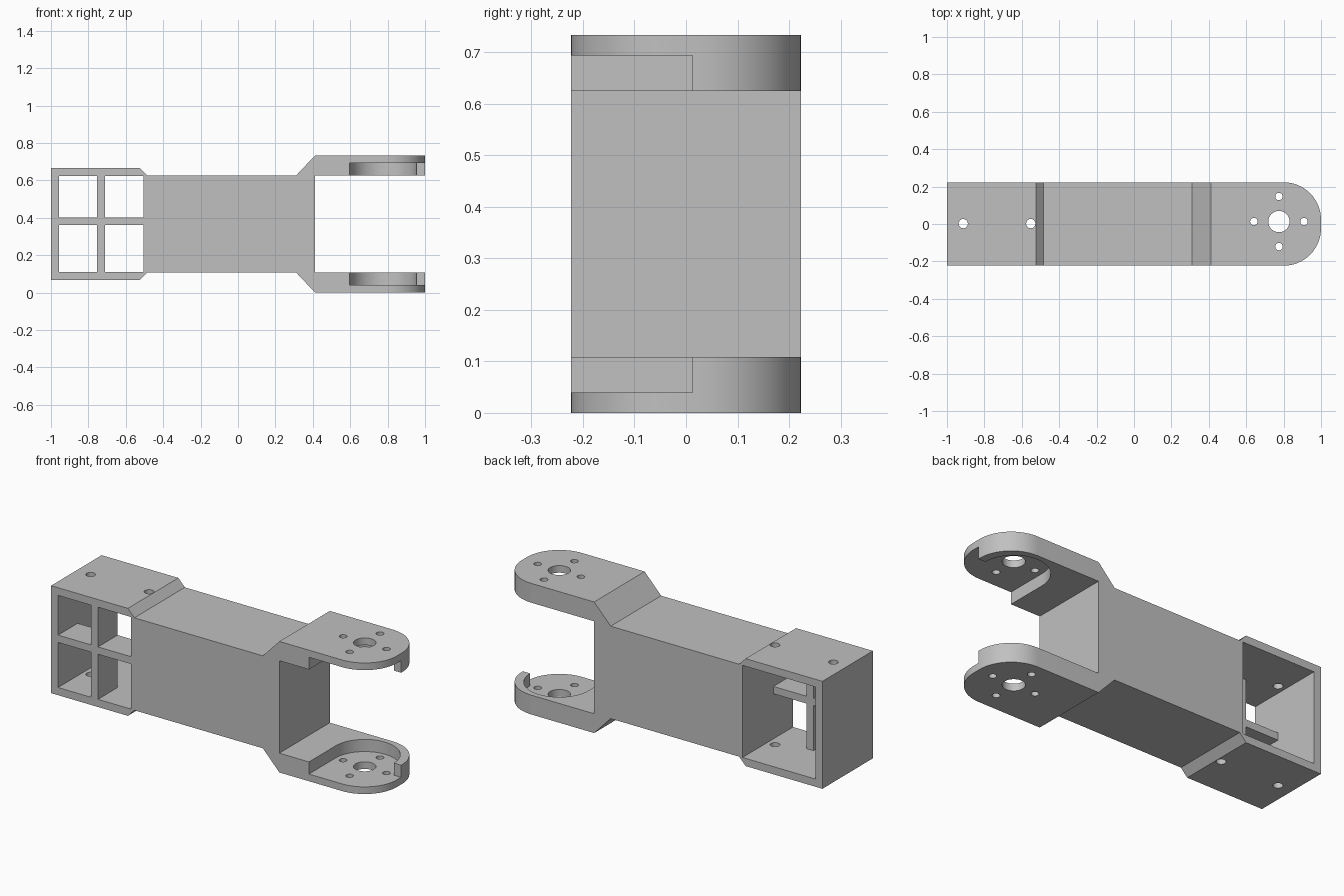
import bpy, bmesh, math
from mathutils import Vector

cube = bpy.data.objects.get("Cube")
if cube:
    bpy.data.objects.remove(cube, do_unlink=True)

HALF_W = 0.223          # half depth of the bracket
TOP = 0.733             # overall height
MID = TOP / 2
PIVOT = (0.775, 0.013)  # centre of the fork joint

grey = bpy.data.materials.new("light grey plastic")
grey.use_nodes = True
colour = (0.53, 0.53, 0.53, 1)
grey.diffuse_color = colour
grey.node_tree.nodes["Principled BSDF"].inputs["Base Color"].default_value = colour


def prism(name, points, direction, round_x=None):
    """Extrude a closed outline; optionally round the upright edges at x = round_x."""
    bm = bmesh.new()
    face = bm.faces.new([bm.verts.new(p) for p in points])
    new = bmesh.ops.extrude_face_region(bm, geom=[face])["geom"]
    verts = [v for v in new if isinstance(v, bmesh.types.BMVert)]
    bmesh.ops.translate(bm, verts=verts, vec=Vector(direction))
    if round_x is not None:
        edges = [e for e in bm.edges
                 if all(abs(v.co.x - round_x) < 1e-4 for v in e.verts)
                 and abs(e.verts[0].co.z - e.verts[1].co.z) > 0.01]
        bmesh.ops.bevel(bm, geom=edges, offset=0.2, offset_type='OFFSET',
                        segments=16, profile=0.5, affect='EDGES')
    bmesh.ops.recalc_face_normals(bm, faces=bm.faces)
    mesh = bpy.data.meshes.new(name)
    bm.to_mesh(mesh)
    bm.free()
    obj = bpy.data.objects.new(name, mesh)
    bpy.context.collection.objects.link(obj)
    mesh.materials.append(grey)
    return obj


def box(name, x0, x1, y0, y1, z0, z1):
    pts = [(x0, y0, z0), (x1, y0, z0), (x1, y0, z1), (x0, y0, z1)]
    return prism(name, pts, (0, y1 - y0, 0))


def arc(cx, cy, r, start, end, n):
    return [(cx + r * math.cos(start + (end - start) * i / n),
             cy + r * math.sin(start + (end - start) * i / n)) for i in range(n + 1)]


def upright(name, outline, z0, z1):
    return prism(name, [(x, y, z0) for x, y in outline], (0, 0, z1 - z0))


def drill(name, x, y, r, n):
    return upright(name, arc(x, y, r, 0, math.tau, n)[:-1], -0.1, TOP + 0.1)


def cut(target, cutter):
    mod = target.modifiers.new("cut", 'BOOLEAN')
    mod.operation = 'DIFFERENCE'
    mod.solver = 'EXACT'
    mod.object = cutter
    bpy.context.view_layer.objects.active = target
    bpy.ops.object.modifier_apply(modifier=mod.name)
    bpy.data.objects.remove(cutter, do_unlink=True)


# Main bracket: side outline of box, beam and fork, mirrored about mid height
upper = [(-1, 0.667), (-0.525, 0.667), (-0.485, 0.625), (0.31, 0.625),
         (0.412, TOP), (1, TOP), (1, 0.625), (0.412, 0.625)]
outline = upper + [(x, TOP - z) for x, z in reversed(upper)]
bracket = prism("arm_bracket", [(x, -HALF_W, z) for x, z in outline],
                (0, 2 * HALF_W, 0), round_x=1)

# Hollow box, open at the back
cut(bracket, box("cavity_cutter", -0.957, -0.506, -0.05, 0.4, 0.109, 0.624))

# Four front windows, leaving the crossed bars
for x0, x1 in ((-0.957, -0.753), (-0.71, -0.506)):
    for z0, z1 in ((0.109, 0.361), (0.402, 0.624)):
        cut(bracket, box("window_cutter", x0, x1, -0.4, 0.0, z0, z1))

# Round pockets on the inner fork faces, open to the front
pocket = arc(*PIVOT, 0.18, 0, math.pi, 32)
pocket += [(PIVOT[0] - 0.18, -0.4), (1.1, -0.4), (1.1, PIVOT[1])]
for z0, z1 in ((0.04, 0.2), (TOP - 0.2, TOP - 0.04)):
    cut(bracket, upright("pocket_cutter", pocket, z0, z1))

# Pivot hole with its four screw holes, and the screw holes in the box
cut(bracket, drill("pivot_cutter", *PIVOT, 0.057, 32))
for i in range(4):
    a = i * math.pi / 2
    cut(bracket, drill("screw_cutter", PIVOT[0] + 0.134 * math.cos(a),
                       PIVOT[1] + 0.134 * math.sin(a), 0.02, 16))
for x in (-0.913, -0.552):
    cut(bracket, drill("box_screw_cutter", x, 0.002, 0.025, 16))

bpy.ops.object.select_all(action='DESELECT')
bracket.select_set(True)
bpy.context.view_layer.objects.active = bracket
bpy.ops.object.shade_smooth_by_angle(angle=math.radians(30))
